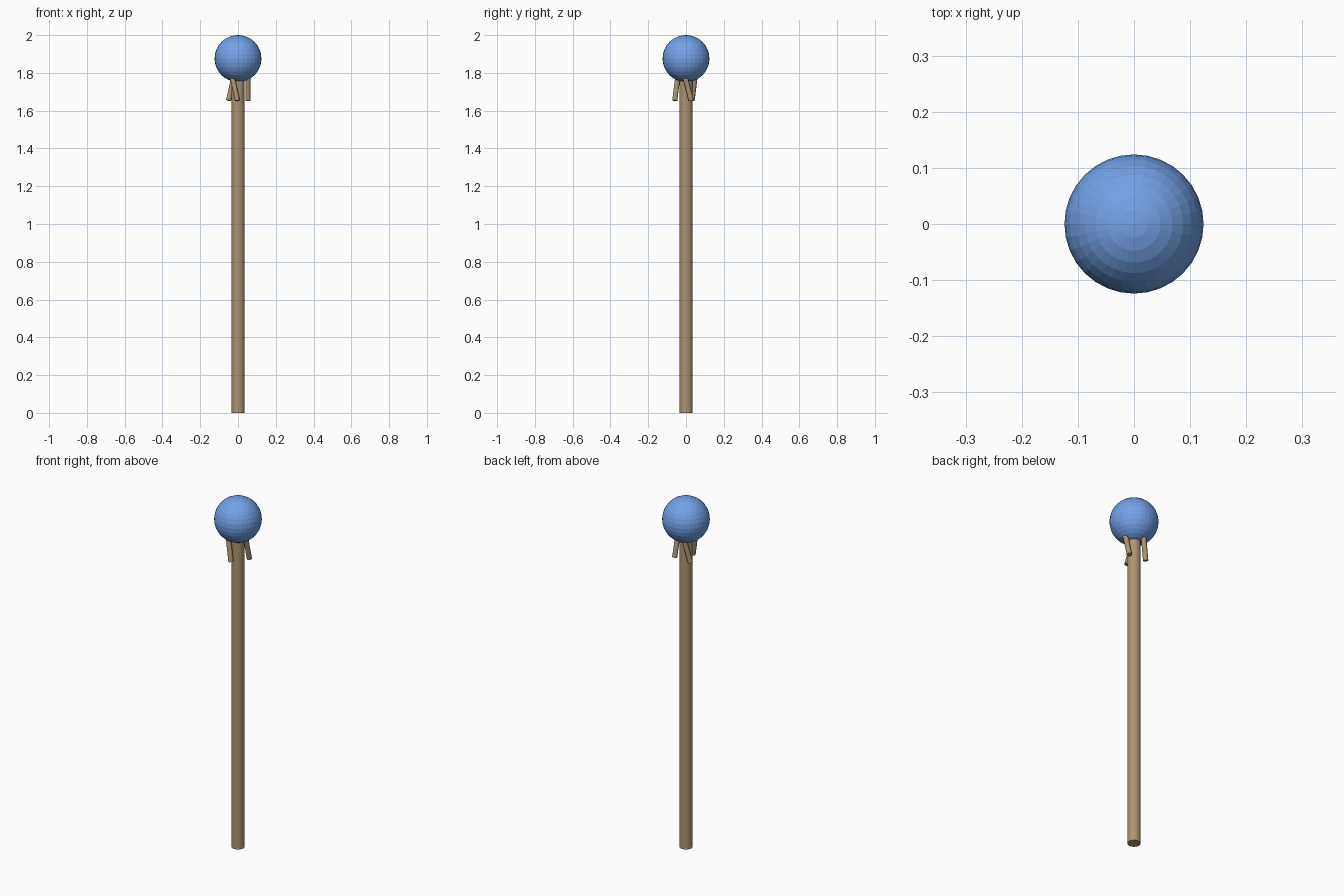
import bpy
from math import cos, sin, pi

if "Cube" in bpy.data.objects:
    bpy.data.objects.remove(bpy.data.objects["Cube"])


def paint(name, rgb):
    m = bpy.data.materials.new(name)
    m.diffuse_color = (*rgb, 1)
    m.use_nodes = True
    m.node_tree.nodes["Principled BSDF"].inputs["Base Color"].default_value = m.diffuse_color
    return m


wood = paint("wood", (0.42, 0.30, 0.17))
blue = paint("blue", (0.17, 0.36, 0.80))


def rod(name, radius, depth, loc, rot=(0, 0, 0), sides=16):
    bpy.ops.mesh.primitive_cylinder_add(vertices=sides, radius=radius, depth=depth,
                                        location=loc, rotation=rot)
    ob = bpy.context.object
    ob.name = name
    ob.data.materials.append(wood)


# Long shaft, its top sunk into the orb
rod("shaft", 0.034, 1.78, (0, 0, 0.89), sides=32)

# Orb
bpy.ops.mesh.primitive_uv_sphere_add(segments=32, ring_count=16, radius=0.124,
                                     location=(0, 0, 1.876))
orb = bpy.context.object
orb.name = "orb"
orb.data.materials.append(blue)

# Three prongs around the shaft, each leaning sideways
for i in range(3):
    a = i * 2 * pi / 3
    rod(f"prong_{i + 1}", 0.0135, 0.22, (0.053 * cos(a), 0.053 * sin(a), 1.76),
        (0.25, 0, a))
